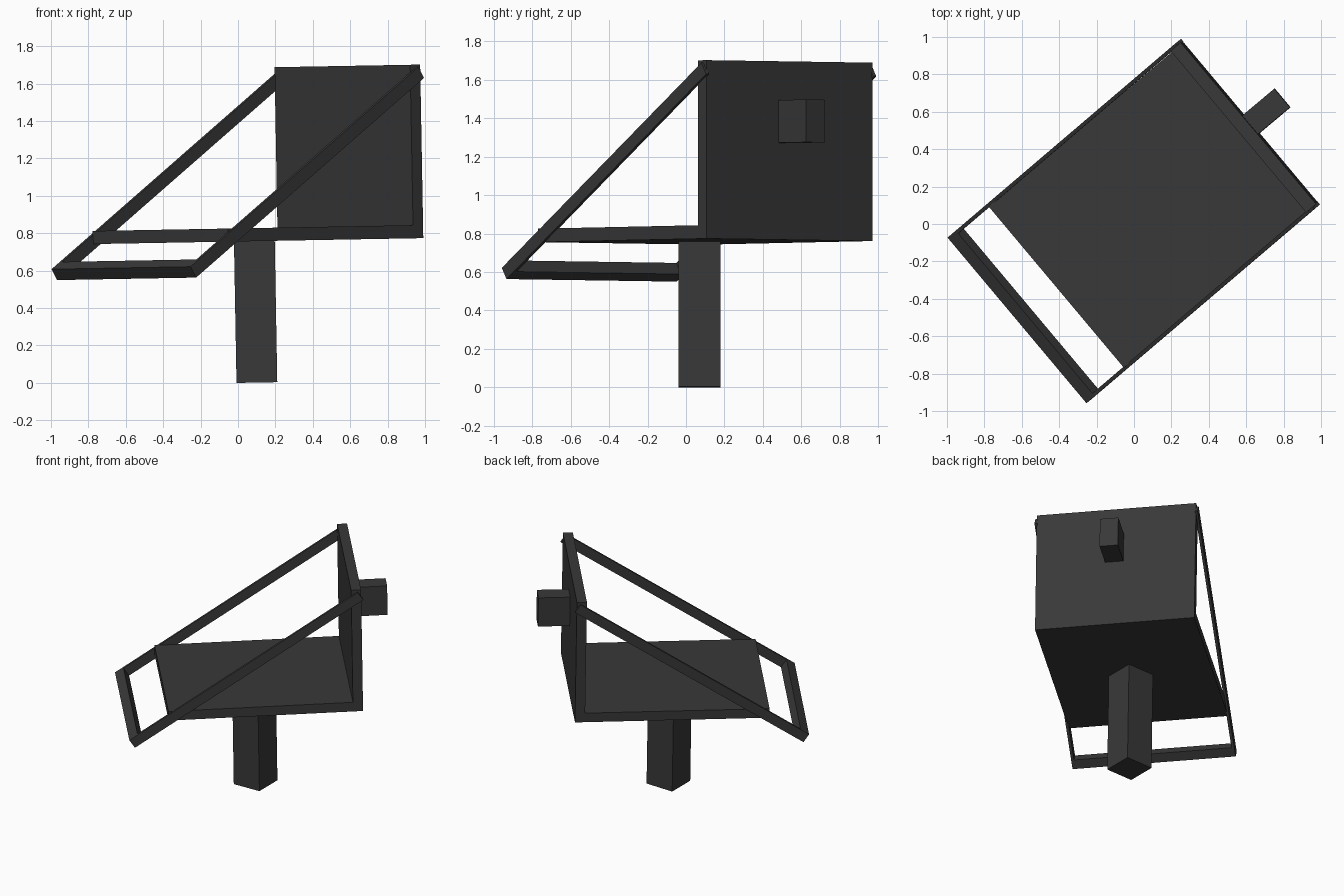
import bpy, bmesh, math
from mathutils import Matrix, Vector

if "Cube" in bpy.data.objects:
    bpy.data.objects.remove(bpy.data.objects["Cube"])

# One dark colour for everything
mat = bpy.data.materials.new("dark_grey")
mat.diffuse_color = (0.04, 0.04, 0.04, 1)
mat.use_nodes = True
mat.node_tree.nodes["Principled BSDF"].inputs["Base Color"].default_value = mat.diffuse_color

TILT = Matrix.Rotation(-0.018, 4, 'Y')                 # whole model leans slightly
TURN = TILT @ Matrix.Rotation(math.radians(40), 4, 'Z')  # head is turned on its post


def box(name, lo, hi, frame):
    """Box between two corners, given in a local frame."""
    lo, hi = Vector(lo), Vector(hi)
    bm = bmesh.new()
    bmesh.ops.create_cube(bm, size=1)
    size = Matrix.Diagonal((*(hi - lo), 1))
    bm.transform(frame @ Matrix.Translation((lo + hi) / 2) @ size)
    me = bpy.data.meshes.new(name)
    bm.to_mesh(me)
    bm.free()
    me.materials.append(mat)
    ob = bpy.data.objects.new(name, me)
    bpy.context.collection.objects.link(ob)
    return ob


W = 0.564      # half width of the panels
F = 0.578      # half width of the sloping frame

# Post
box("post", (-0.008, -0.04, 0), (0.21, 0.18, 0.77), TILT)

# Floor and back panels, and the block behind
box("floor_panel", (-0.524, -W, 0.756), (0.838, W, 0.826), TURN)
box("back_panel", (0.768, -W, 0.756), (0.838, W, 1.684), TURN)
box("back_block", (0.82, -0.075, 1.26), (1.06, 0.055, 1.482), TURN)

# Sloping frame: front bar and two side rails
SLOPE = (TURN @ Matrix.Translation((-0.764, 0, 0.567))
         @ Matrix.Rotation(math.radians(-32.9), 4, 'Y'))
box("front_bar", (0, -F + 0.01, 0), (0.07, F - 0.01, 0.07), SLOPE)
for side, name in ((-1, "right_rail"), (1, "left_rail")):
    a, b = sorted((side * F, side * (F - 0.02)))
    box(name, (0, a, 0), (1.924, b, 0.07), SLOPE)
